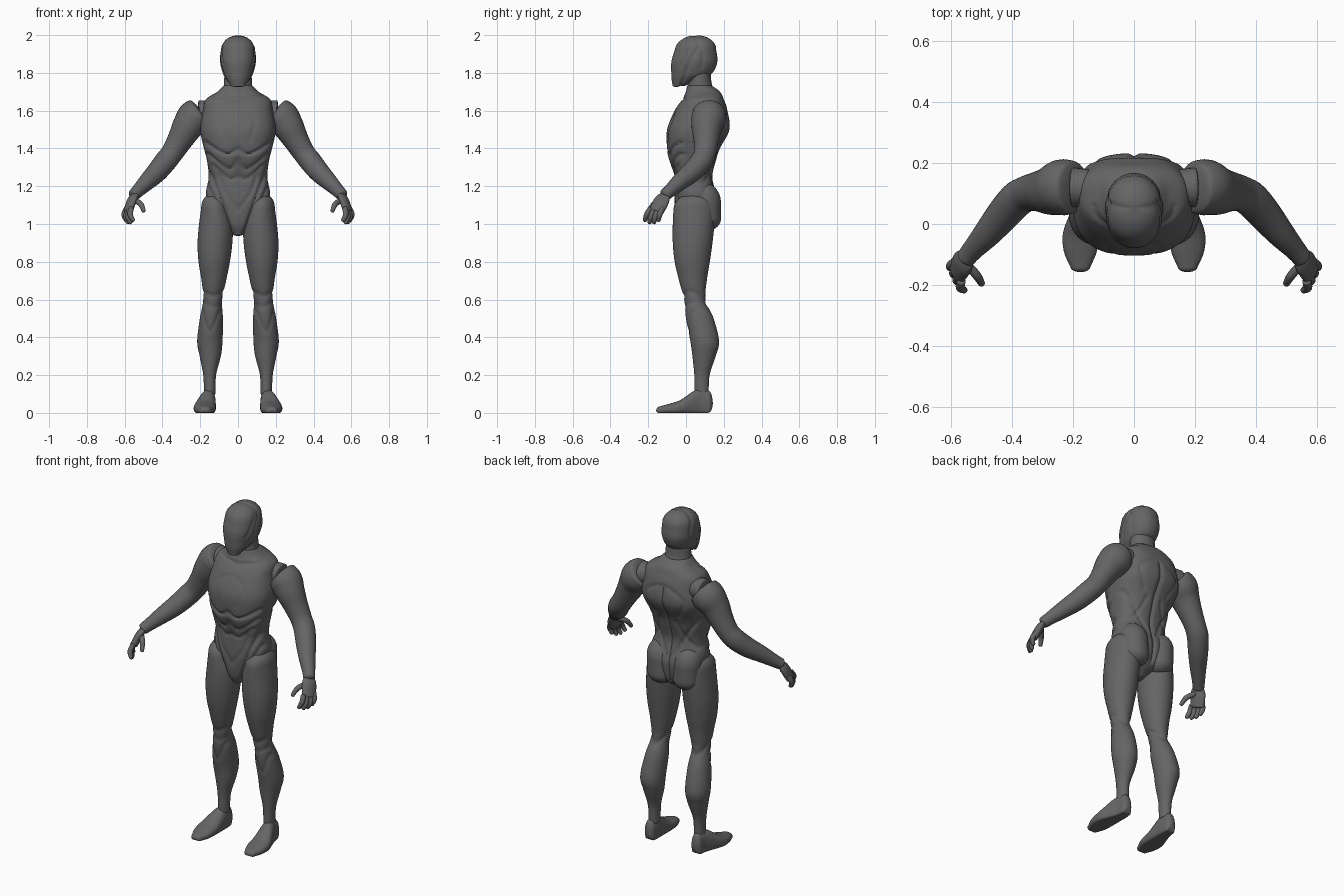
import bpy, bmesh, math
from mathutils import Vector

default_cube = bpy.data.objects.get("Cube")
if default_cube:
    bpy.data.objects.remove(default_cube)

tone = (.13, .13, .13, 1)
grey = bpy.data.materials.new("dark_grey")
grey.use_nodes = True
grey.diffuse_color = tone
grey.node_tree.nodes["Principled BSDF"].inputs["Base Color"].default_value = tone


def resample(rows, steps):
    """Smooth curve through rows of any length."""
    padded = [rows[0], *rows, rows[-1]]
    smooth = []
    for before, start, end, after in zip(padded, padded[1:], padded[2:], padded[3:]):
        for step in range(steps):
            t = step / steps
            smooth.append([
                b + t / 2 * (c - a + t * (2 * a - 5 * b + 4 * c - d + t * (3 * (b - c) + d - a)))
                for a, b, c, d in zip(before, start, end, after)])
    return smooth + [list(rows[-1])]


def dome(rings, height):
    """Rings that close the last ring with a rounded cap."""
    middle, previous = [sum(ring, Vector()) / len(ring) for ring in (rings[-1], rings[-2])]
    direction = (middle - previous).normalized()
    caps = []
    for step in range(1, 7):
        angle = step / 4
        caps.append([middle + direction * height * math.sin(angle) + (point - middle) * math.cos(angle)
                     for point in rings[-1]])
    return caps


def distance_to_segment(point, start, end):
    along = end - start
    t = (point - start).dot(along) / along.length_squared
    return (point - start - along * max(0, min(1, t))).length


def carve(bm, creases):
    """Press creases into the surface along lines drawn on one side."""
    bm.normal_update()
    moves = []
    for side, depth, line in creases:
        width = .009
        path = [Vector(point) for point in resample(line, 4)]
        for vert in bm.verts:
            facing = {"front": -vert.normal.y, "back": vert.normal.y, "side": 1}[side]
            if facing < .1:
                continue
            point = Vector((vert.co.y if side == "side" else abs(vert.co.x), vert.co.z))
            gap = min(distance_to_segment(point, a, b) for a, b in zip(path, path[1:]))
            if gap < width * 3:
                moves.append((vert, vert.normal * depth * math.exp(-(gap / width) ** 2)))
    for vert, move in moves:
        vert.co -= move


def skin(name, rings, caps, creases=(), mirror=True):
    """Bridge rings, round both ends, crease, smooth and mirror."""
    start_cap = dome(rings[::-1], caps[0])
    rings = start_cap[::-1] + rings + dome(rings, caps[1])
    bm = bmesh.new()
    loops = [[bm.verts.new(point) for point in ring] for ring in rings]
    for lower, upper in zip(loops, loops[1:]):
        for i in range(len(lower)):
            bm.faces.new((lower[i - 1], lower[i], upper[i], upper[i - 1]))
    bm.faces.new(loops[0])
    bm.faces.new(loops[-1])
    bmesh.ops.recalc_face_normals(bm, faces=bm.faces)
    carve(bm, creases)
    mesh = bpy.data.meshes.new(name)
    bm.to_mesh(mesh)
    bm.free()
    mesh.materials.append(grey)
    obj = bpy.data.objects.new(name, mesh)
    bpy.context.collection.objects.link(obj)
    if mirror:
        obj.modifiers.new("Mirror", "MIRROR").use_mirror_merge = False
    bpy.ops.object.select_all(action="DESELECT")
    obj.select_set(True)
    bpy.context.view_layer.objects.active = obj
    bpy.ops.object.shade_smooth_by_angle(angle=math.radians(50))


def circle(sides, power=2):
    """Unit superellipse; a higher power is squarer."""
    def squared(value):
        return math.copysign(abs(value) ** (2 / power), value)
    angles = [math.tau * i / sides for i in range(sides)]
    return [(squared(math.cos(a)), squared(math.sin(a))) for a in angles]


def loft(name, rows, caps, sides=64, power=2, **options):
    """Upright form; rows hold height, centre x, half width, front y, back y."""
    rings = [[Vector((x + half * u, (front + back + (back - front) * v) / 2, z))
              for u, v in circle(sides, power)]
             for z, x, half, front, back in resample(rows, 9)]
    skin(name, rings, caps, **options)


def centred(rows):
    return [(z, 0, half, front, back) for z, half, front, back in rows]


def tube(name, rows, caps, flat=1, across=(0, 1, 0)):
    """Limb along a path; rows hold x, y, z, radius."""
    rows = resample(rows, 6)
    path = [Vector(row[:3]) for row in rows]
    ahead = path[1:] + path[-1:]
    behind = path[:1] + path[:-1]
    rings = []
    for row, point, after, before in zip(rows, path, ahead, behind):
        direction = (after - before).normalized()
        wide = Vector(across)
        wide = (wide - direction * direction.dot(wide)).normalized()
        thin = direction.cross(wide) * flat
        rings.append([point + (wide * u + thin * v) * row[3] for u, v in circle(28)])
    skin(name, rings, caps)


# Torso with ribs, waist, hip and back creases
torso_rows = centred([
    (.95, .03, -.03, .08), (1, .08, -.05, .15), (1.1, .15, -.06, .17), (1.16, .17, -.06, .16),
    (1.25, .155, -.06, .14), (1.34, .165, -.09, .16), (1.4, .18, -.1, .18), (1.5, .2, -.1, .23),
    (1.6, .185, -.06, .22), (1.66, .17, -.02, .2), (1.7, .11, 0, .18), (1.73, .08, .01, .14)])
torso_creases = [
    ("front", .011, [(0, 1.4), (.05, 1.37), (.11, 1.39), (.17, 1.43)]),
    ("front", .009, [(0, 1.34), (.05, 1.29), (.16, 1.37)]),
    ("front", .007, [(0, 1.25), (.05, 1.24), (.13, 1.31)]),
    ("front", .009, [(.15, 1.27), (.1, 1.15), (.04, .97)]),
    ("front", .007, [(.16, 1.2), (.08, 1.03)]),
    ("front", .006, [(.1, 1.26), (.07, 1.17), (0, 1.07)]),
    ("front", .004, [(.02, 1.6), (.09, 1.55), (.06, 1.44)]),
    ("front", .006, [(0, 1.66), (.13, 1.68)]),
    ("back", .01, [(0, 1.6), (0, 1)]),
    ("back", .008, [(.17, 1.4), (.1, 1.3), (.03, 1.17)]),
    ("back", .006, [(.03, 1.6), (.13, 1.53), (.08, 1.42)]),
    ("back", .006, [(.05, 1.38), (.09, 1.28), (.15, 1.22)]),
]
loft("torso", torso_rows, (.015, .01), sides=120, power=2.5, creases=torso_creases, mirror=False)

# Neck and masked head
loft("neck", centred([(1.67, .08, -.01, .16), (1.75, .074, .01, .135), (1.84, .07, 0, .13)]),
     (.01, .01), mirror=False)
head_rows = centred([
    (1.73, .037, -.07, -.01), (1.77, .066, -.077, .08), (1.8, .081, -.078, .14),
    (1.86, .095, -.077, .166), (1.92, .092, -.06, .16)])
mask_creases = [
    ("side", .006, [(-.03, 1.72), (.03, 1.88), (.07, 1.94)]),
    ("side", .005, [(.07, 1.94), (.04, 1.95), (-.03, 1.84)]),
    ("side", .004, [(.05, 2), (.09, 1.9), (.08, 1.83)]),
]
loft("head", head_rows, (.006, .08), sides=96, power=2.15, creases=mask_creases, mirror=False)

# Buttocks
loft("buttock", [(1.03, .085, .08, .03, .185), (1.12, .09, .08, .02, .185)], (.065, .1))

# Legs with knee seams
leg_rows = [
    (.1, .15, .03, .045, .12), (.2, .15, .034, .044, .125), (.3, .147, .056, .034, .157),
    (.38, .149, .067, .023, .175), (.5, .141, .061, 0, .146), (.6, .134, .05, -.01, .104),
    (.7, .128, .065, -.037, .11), (.8, .126, .083, -.06, .126), (.9, .122, .092, -.07, .14),
    (1, .117, .089, -.07, .15), (1.08, .122, .073, -.066, .15)]
knee_creases = [
    ("side", .006, [(-.04, .58), (0, .635), (.05, .635), (.12, .57)]),
    ("front", .005, [(.09, .55), (.15, .43), (.19, .54)]),
    ("front", .004, [(.08, .58), (.13, .56), (.19, .59)]),
]
loft("leg", leg_rows, (.01, .083), creases=knee_creases)

# Feet run from toe to heel; rows hold y, centre x, half width, height
foot_rows = [(-.14, .176, .033, .034), (-.09, .176, .054, .048), (-.03, .175, .058, .068),
             (.04, .163, .045, .115), (.08, .156, .037, .125), (.115, .155, .032, .12)]
foot_rings = [[Vector((x + half * u, y, max(0, height * (.4 + .6 * v)))) for u, v in circle(40, 2.3)]
              for y, x, half, height in resample(foot_rows, 6)]
skin("foot", foot_rings, (.018, .027))

# Arms with rounded shoulder caps
tube("arm", [
    (.205, .12, 1.585, .087), (.235, .12, 1.56, .092), (.27, .11, 1.51, .081), (.31, .107, 1.44, .067),
    (.35, .1, 1.375, .059), (.385, .08, 1.33, .059), (.43, .03, 1.275, .055), (.48, -.03, 1.225, .046),
    (.525, -.08, 1.18, .036), (.55, -.11, 1.155, .032)], (.018, .015))
tube("shoulder_joint", [(.15, .12, 1.595, .06), (.2, .12, 1.59, .065)], (.01, .01))

# Hands: a flat palm, four fanned fingers and a thumb
tube("palm", [(.546, -.107, 1.155, .03), (.562, -.128, 1.125, .043), (.58, -.155, 1.07, .042)],
     (.015, .012), flat=.5, across=(-.25, -1, -.2))


def digit(name, base, knuckle, tip):
    tube(name, [(*base, .014), (*knuckle, .0145), (*tip, .011)], (.006, .009))


fan = {"index": 0, "middle": 1, "ring": 2, "little": 3}
for label, i in fan.items():
    arch = .012 * i * (3 - i) / 2
    digit(label + "_finger", (.566 + .008 * i, -.188 + .021 * i, 1.083),
          (.57 + .011 * i, -.208 + .023 * i, 1.05 - arch),
          (.557 + .012 * i, -.217 + .024 * i, 1.02 - arch))
digit("thumb", (.545, -.135, 1.125), (.515, -.17, 1.105), (.5, -.195, 1.07))
